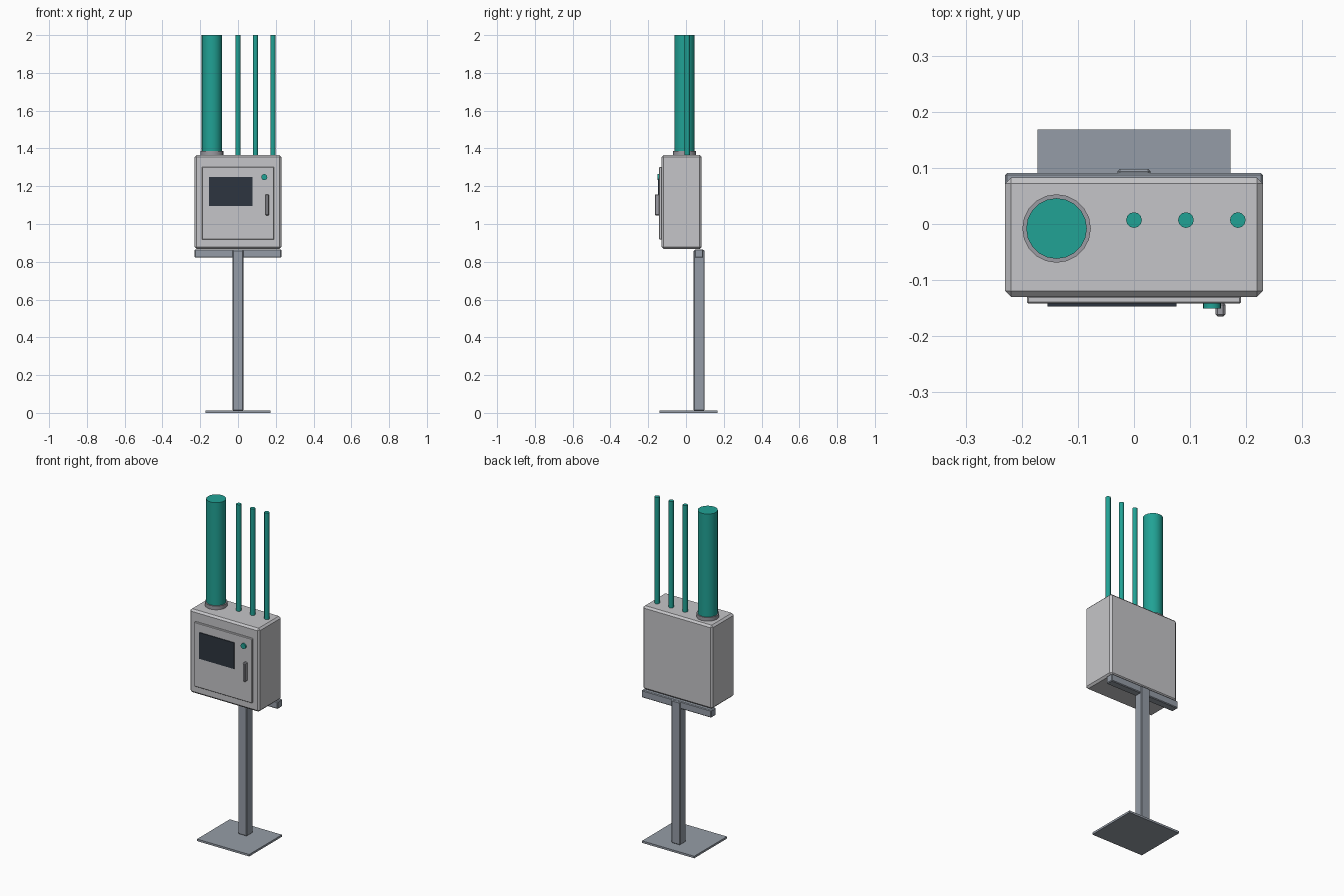
import bpy, math

if "Cube" in bpy.data.objects:
    bpy.data.objects.remove(bpy.data.objects["Cube"])


def material(name, rgb):
    m = bpy.data.materials.new(name)
    m.diffuse_color = (*rgb, 1)
    m.use_nodes = True
    m.node_tree.nodes["Principled BSDF"].inputs["Base Color"].default_value = m.diffuse_color
    return m


CABINET = material("cabinet_grey", (0.56, 0.56, 0.58))
STEEL = material("steel_blue_grey", (0.30, 0.335, 0.385))
FITTING = material("fitting_grey", (0.33, 0.33, 0.36))
TEAL = material("teal", (0.015, 0.36, 0.30))
SCREEN = material("screen_dark", (0.026, 0.036, 0.05))


def box(name, x, y, z, mat, bevel=0):
    """Box from (min, max) ranges, with an optional one-step chamfer."""
    mid = [(a + b) / 2 for a, b in (x, y, z)]
    bpy.ops.mesh.primitive_cube_add(size=1, location=mid)
    o = bpy.context.object
    o.name = name
    o.scale = [b - a for a, b in (x, y, z)]
    bpy.ops.object.transform_apply(location=False, rotation=False, scale=True)
    o.data.materials.append(mat)
    if bevel:
        mod = o.modifiers.new("chamfer", "BEVEL")
        mod.width = bevel
        mod.segments = 1
    return o


def tube(name, x, y, z0, z1, r, sides, mat):
    bpy.ops.mesh.primitive_cylinder_add(vertices=sides, radius=r, depth=z1 - z0,
                                        location=(x, y, (z0 + z1) / 2))
    o = bpy.context.object
    o.name = name
    o.data.materials.append(mat)
    bpy.ops.object.shade_smooth_by_angle(angle=math.radians(35))
    return o


# Stand
box("base_plate", (-0.172, 0.172), (-0.14, 0.168), (0, 0.012), STEEL)
box("post", (-0.029, 0.029), (0.041, 0.098), (0.012, 0.862), STEEL, 0.004)
box("cross_beam", (-0.23, 0.23), (0.045, 0.091), (0.822, 0.866), STEEL, 0.004)

# Cabinet with door, screen, handle and button
box("cabinet", (-0.23, 0.23), (-0.13, 0.083), (0.868, 1.365), CABINET, 0.011)
box("door", (-0.191, 0.191), (-0.142, -0.128), (0.918, 1.302), CABINET, 0.003)
box("screen", (-0.154, 0.076), (-0.147, -0.140), (1.094, 1.25), SCREEN)
box("handle", (0.145, 0.163), (-0.165, -0.140), (1.045, 1.157), FITTING, 0.004)
button = tube("button", 0.139, -0.1455, 0, 0.011, 0.016, 16, TEAL)
button.location = (0.139, -0.1455, 1.248)
button.rotation_euler.x = math.pi / 2

# Large pipe with collar
tube("pipe_collar", -0.138, -0.008, 1.36, 1.387, 0.061, 20, FITTING)
tube("large_pipe", -0.138, -0.008, 1.36, 2.0, 0.054, 20, TEAL)

# Thin conduits
for i in range(3):
    tube(f"conduit_{i + 1}", i * 0.0925, 0.007, 1.36, 2.0, 0.014, 12, TEAL)
